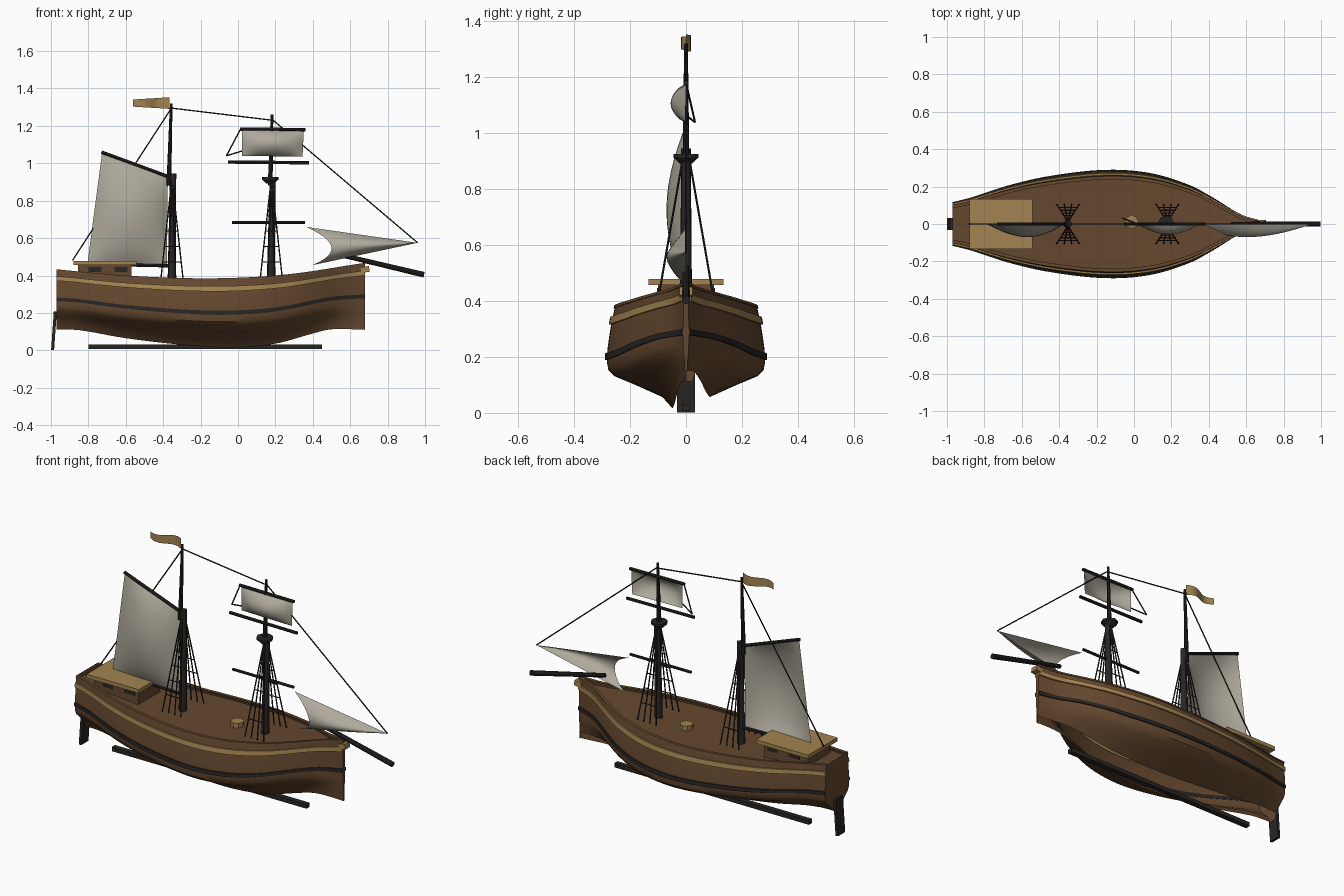
import bpy, bmesh
from math import sin, pi, radians
from mathutils import Vector, Matrix

if "Cube" in bpy.data.objects:
    bpy.data.objects.remove(bpy.data.objects["Cube"])


def material(name, r, g, b):
    m = bpy.data.materials.new(name)
    m.diffuse_color = (r, g, b, 1)
    m.use_nodes = True
    m.node_tree.nodes["Principled BSDF"].inputs["Base Color"].default_value = m.diffuse_color
    return m


WOOD = material("brown_wood", .13, .065, .028)
GOLD = material("gold_wood", .36, .23, .08)
DARK = material("dark_wood", .022, .019, .017)
SAIL = material("canvas", .43, .40, .33)


def finish(name, bm, mat, fix=True):
    if fix:
        bmesh.ops.recalc_face_normals(bm, faces=bm.faces)
    me = bpy.data.meshes.new(name)
    bm.to_mesh(me)
    bm.free()
    me.materials.append(mat)
    ob = bpy.data.objects.new(name, me)
    bpy.context.collection.objects.link(ob)
    return ob


def grid(name, rows, mat, closed=False):
    """Surface through rows of points; closed makes a capped tube."""
    bm = bmesh.new()
    vs = [[bm.verts.new(p) for p in row] for row in rows]
    n = len(rows[0])
    for a, b in zip(vs, vs[1:]):
        for j in range(n if closed else n - 1):
            k = (j + 1) % n
            bm.faces.new((a[j], a[k], b[k], b[j]))
    if closed:
        bm.faces.new(vs[0])
        bm.faces.new(vs[-1])
    return finish(name, bm, mat)


def rods(name, items, mat, sides=8):
    """Tapered round bars: (start, end, radius, end radius)."""
    bm = bmesh.new()
    for p, q, r1, r2 in items:
        p, q = Vector(p), Vector(q)
        rot = (q - p).to_track_quat('Z', 'Y').to_matrix().to_4x4()
        bmesh.ops.create_cone(bm, cap_ends=True, segments=sides, radius1=r1, radius2=r2,
                              depth=(q - p).length, matrix=Matrix.Translation((p + q) / 2) @ rot)
    return finish(name, bm, mat)


def box(name, c, size, mat, tilt=0):
    bm = bmesh.new()
    bmesh.ops.create_cube(bm, size=1, matrix=Matrix.Translation(c) @ Matrix.Rotation(tilt, 4, 'Y')
                          @ Matrix.Diagonal((*size, 1)))
    return finish(name, bm, mat)


def curve(pts, x):
    """Smooth interpolation through (x, value) points."""
    def slope(i):
        a, b = pts[max(i - 1, 0)], pts[min(i + 1, len(pts) - 1)]
        return (b[1] - a[1]) / (b[0] - a[0])
    i = max(k for k in range(len(pts) - 1) if k == 0 or pts[k][0] <= x)
    (x0, y0), (x1, y1) = pts[i], pts[i + 1]
    d, t = x1 - x0, (x - x0) / (x1 - x0)
    return ((2*t**3 - 3*t*t + 1) * y0 + (t**3 - 2*t*t + t) * d * slope(i)
            + (3*t*t - 2*t**3) * y1 + (t**3 - t*t) * d * slope(i + 1))


# Hull lines: half breadth, sheer, bottom, and the section as (breadth, height) fractions
BEAM = [(-.97, .11), (-.88, .132), (-.67, .2), (-.45, .25), (-.15, .283), (.09, .265),
        (.3, .2), (.43, .13), (.57, .045), (.68, .01)]
TOP = [(-.97, .433), (-.6, .4), (-.15, .385), (.25, .405), (.68, .468)]
BOTTOM = [(-.97, .112), (-.85, .108), (-.6, .065), (-.3, .03), (-.05, .016), (.2, .036),
          (.4, .09), (.5, .113), (.68, .11)]
SECTION = [(.17, 0), (.3, .11), (.62, .22), (.9, .31), (.98, .37), (1, .46), (.99, .58),
           (.96, .74), (.93, .87), (.89, 1)]
XS = [-.97 + 1.65 * i / 40 for i in range(41)]


def hull_point(x, h, side, out=0):
    for (w0, h0), (w1, h1) in zip(SECTION, SECTION[1:]):
        if h <= h1:
            break
    w = w0 + (w1 - w0) * (h - h0) / (h1 - h0)
    b = curve(BOTTOM, x)
    return Vector((x, side * (max(curve(BEAM, x) * w, .004) + out), b + (curve(TOP, x) - b) * h))


def belt(name, h0, h1, out, inn, mat):
    """Plank strip running along both sides of the hull."""
    for side, tag in ((1, "back"), (-1, "front")):
        grid(f"{name}_{tag}", [[hull_point(x, h0, side, inn), hull_point(x, h0, side, out),
                                hull_point(x, h1, side, out), hull_point(x, h1, side, inn)]
                               for x in XS], mat, True)


# Hull shells (open along the keel), transom and deck
heights = [h for _, h in SECTION]
grid("hull_front", [[hull_point(x, h, -1) for h in heights] for x in XS], WOOD)
grid("hull_back", [[hull_point(x, h, 1) for h in heights[1:]] for x in XS], WOOD)
grid("transom", [[hull_point(-.97, h, s) for s in (-1, 1)] for h in heights], WOOD)
grid("stem", [[hull_point(.68, h, s) for s in (-1, 1)] for h in heights], WOOD)
grid("deck", [[hull_point(x, .92, s) for s in (-1, -.5, 0, .5, 1)] for x in XS], WOOD)
belt("gold_belt", .81, .885, .009, -.002, GOLD)
belt("dark_wale", .47, .53, .007, -.002, DARK)
belt("cap_rail", .97, 1, .004, -.014, WOOD)
box("bow_trim", (.68, 0, .432), (.045, .045, .03), GOLD, radians(-10))
box("keel", (-.175, 0, .02), (1.25, .03, .024), DARK)
box("rudder", (-.984, 0, .105), (.016, .066, .208), DARK, radians(4))

# Cabin, with roof and windows, and deck hatch
box("cabin", (-.712, 0, .41), (.285, .2, .1), WOOD)
box("cabin_roof", (-.711, 0, .468), (.335, .268, .022), GOLD)
for side in (-1, 1):
    for x in (-.765, -.625):
        box("cabin_window", (x, side * .1, .432), (.068, .006, .028), DARK)
rods("deck_hatch", [((-.012, .012, .355), (-.012, .012, .385), .036, .036)], GOLD)

# Masts, crow's nest, bowsprit
rods("lower_masts", [((-.355, 0, .34), (-.347, 0, .945), .022, .017),
                     ((.175, 0, .34), (.185, 0, .92), .022, .016)], DARK, 12)
rods("upper_masts", [((-.37, 0, .88), (-.357, 0, 1.32), .013, .007),
                     ((.172, 0, .88), (.182, 0, 1.26), .013, .007)], DARK, 10)
rods("crows_nest", [((.172, 0, .892), (.172, 0, .912), .022, .042),
                    ((.172, 0, .912), (.172, 0, .926), .045, .045)], DARK)
rods("bowsprit", [((.52, 0, .517), (.995, 0, .404), .012, .015)], DARK, 10)

# Yards, gaff and boom
rods("yards", [((.01, 0, 1.183), (.36, 0, 1.18), .009, .009),
               ((-.053, 0, 1.007), (.38, 0, 1.003), .009, .009),
               ((-.033, 0, .683), (.358, 0, .683), .008, .008)], DARK)
rods("gaff_and_boom", [((-.73, 0, 1.06), (-.37, 0, .928), .009, .009),
                       ((-.81, 0, .462), (-.37, 0, .452), .009, .009)], DARK)

# Shrouds with ratlines, and stays
R = .0038
ropes = []
for mx in (-.353, .178):
    for side in (-1, 1):
        foot = [Vector((mx + d, side * .105, .375)) for d in (-.06, -.02, .02, .06)]
        head = Vector((mx, side * .01, .92))
        ropes += [(f, head, R, R) for f in foot]
        ropes += [(foot[0].lerp(head, t), foot[3].lerp(head, t), R * .8, R * .8)
                  for t in (.18, .33, .48, .63)]
rods("shrouds", ropes, DARK, 5)
stays = [((-.357, 0, 1.295), (.182, 0, 1.23)), ((-.357, 0, 1.293), (-.885, 0, .48)),
         ((.182, 0, 1.235), (.96, 0, .575)), ((.012, 0, 1.18), (-.062, .032, 1.04)),
         ((-.062, .032, 1.04), (.02, 0, 1.065))]
rods("stays", [(p, q, R, R) for p, q in stays], DARK, 5)


def sail(name, a, b, c, d, depth):
    """Billowed sheet between (x, z) corners: a-b along the top, d-c along the foot."""
    a, b, c, d = (Vector((p[0], 0, p[1])) for p in (a, b, c, d))
    rows = []
    for i in range(13):
        v = i / 12
        rows.append([a.lerp(b, u).lerp(d.lerp(c, u), v)
                     - Vector((0, depth * sin(pi * u) ** .8 * abs(sin(pi * v)) ** .7, 0))
                     for u in [j / 12 for j in range(13)]])
    return grid(name, rows, SAIL)


# Sails
sail("main_sail", (-.727, 1.055), (-.375, .928), (-.38, .455), (-.805, .465), .07)
sail("top_sail", (.022, 1.178), (.352, 1.176), (.345, 1.035), (.022, 1.04), .055)
tip, rows = Vector((.96, 0, .575)), []
for i in range(13):
    v = i / 12
    leech = (Vector((.364, 0, .66)) * (1 - v)**2 + Vector((.62, 0, .545)) * 2 * v * (1 - v)
             + Vector((.395, 0, .455)) * v * v)
    rows.append([leech.lerp(tip, u * .995)
                 - Vector((0, .07 * sin(pi * v) * sin(pi * (.35 + .65 * u)), 0))
                 for u in [j / 12 for j in range(13)]])
grid("jib_sail", rows, SAIL)

# Waving flag
grid("flag", [[(-.365 - .197 * t, .018 * sin(2 * pi * t), 1.322 + s * (.031 - .012 * t))
               for s in (-1, 1)] for t in [i / 12 for i in range(13)]], GOLD)

# Smooth curved parts, keep edges
bpy.ops.object.select_all(action='SELECT')
bpy.context.view_layer.objects.active = bpy.data.objects["hull_front"]
bpy.ops.object.shade_smooth_by_angle(angle=radians(35))
